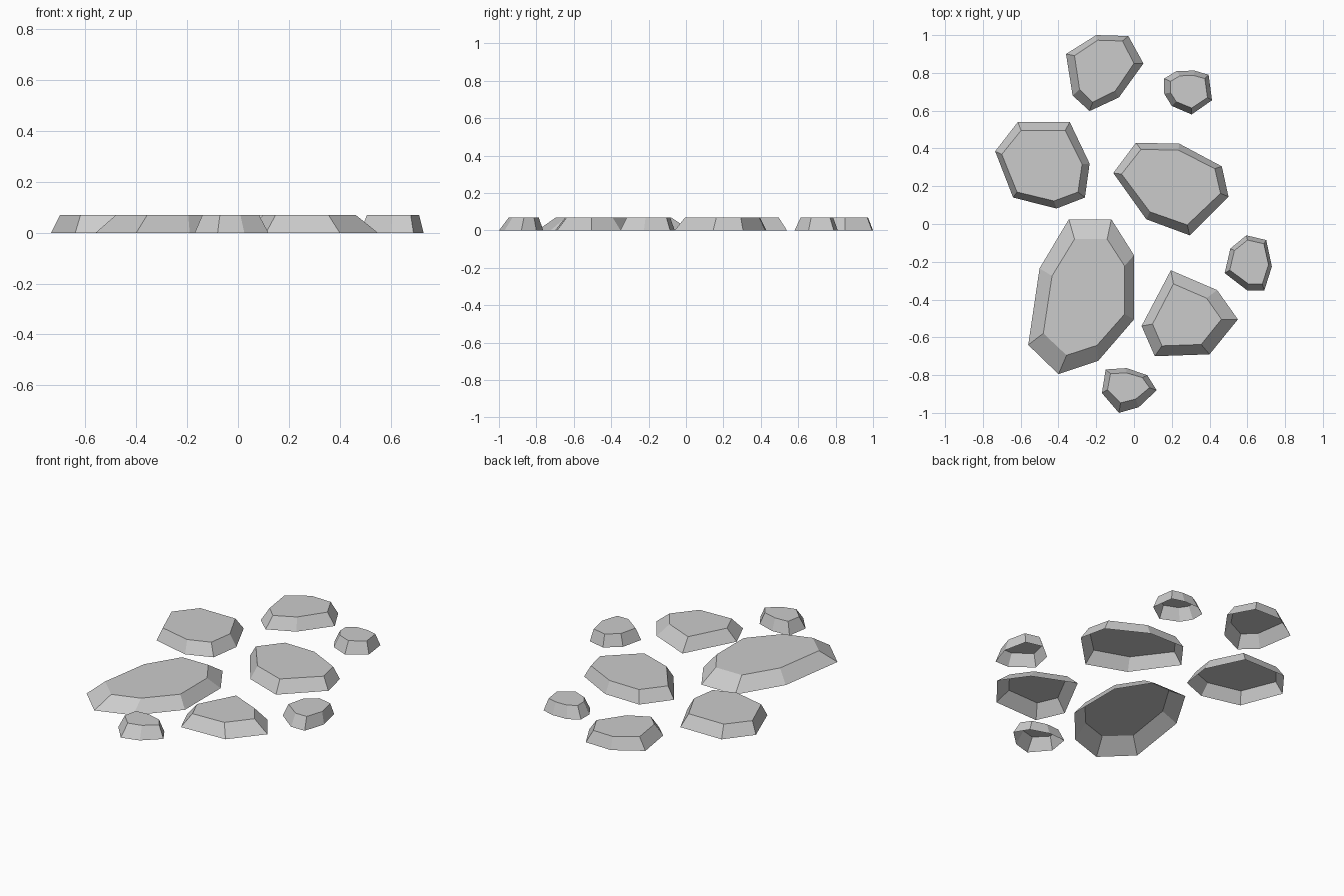
import bpy

HEIGHT = 0.07

stone_grey = bpy.data.materials.new("stone grey")
stone_grey.diffuse_color = (0.6, 0.6, 0.6, 1)


def stone(name, outline, top_box):
    """Open-bottomed stepping stone: ground outline tapering to a flat top fitted into top_box."""
    xs, ys = [p[0] for p in outline], [p[1] for p in outline]
    x0, x1, y0, y1 = top_box
    fit = lambda v, vals, a, b: a + (v - min(vals)) / (max(vals) - min(vals)) * (b - a)
    ring = outline[::-1]                       # counter-clockwise from above
    n = len(ring)
    verts = [(x, y, 0) for x, y in ring]
    verts += [(fit(x, xs, x0, x1), fit(y, ys, y0, y1), HEIGHT) for x, y in ring]
    faces = [(i, (i + 1) % n, (i + 1) % n + n, i + n) for i in range(n)]
    faces.append(tuple(range(n, 2 * n)))       # flat top
    mesh = bpy.data.meshes.new(name)
    mesh.from_pydata(verts, [], faces)
    mesh.materials.append(stone_grey)
    bpy.context.collection.objects.link(bpy.data.objects.new(name, mesh))


# Back pair
stone("back_stone",
      [(-.36, .90), (-.20, 1.0), (-.03, .995), (.05, .85), (-.08, .67), (-.235, .598), (-.325, .68)],
      (-.315, .0, .645, .973))
stone("back_pebble",
      [(.16, .77), (.225, .81), (.32, .812), (.395, .79), (.413, .655), (.305, .58), (.20, .625), (.16, .69)],
      (.193, .389, .614, .786))

# Middle pair
stone("left_stone",
      [(-.615, .54), (-.34, .54), (-.235, .32), (-.26, .14), (-.41, .082), (-.64, .14), (-.735, .385)],
      (-.70, -.275, .122, .495))
stone("centre_stone",
      [(-.11, .27), (.01, .43), (.24, .425), (.465, .305), (.50, .145), (.295, -.06), (.065, .025)],
      (-.066, .458, -.005, .395))

# Front group
stone("right_pebble",
      [(.595, -.06), (.70, -.085), (.73, -.225), (.69, -.352), (.60, -.352), (.48, -.26), (.51, -.13)],
      (.507, .712, -.317, -.085))
stone("right_stone",
      [(.195, -.245), (.44, -.35), (.55, -.505), (.40, -.69), (.11, -.70), (.04, -.54)],
      (.098, .463, -.645, -.317))
stone("large_stone",
      [(-.345, .025), (-.12, .025), (0, -.165), (0, -.505), (-.19, -.725), (-.40, -.795), (-.56, -.64), (-.50, -.235)],
      (-.48, -.05, -.695, -.08))
stone("front_pebble",
      [(-.15, -.77), (-.04, -.763), (.07, -.80), (.12, -.88), (.025, -.97), (-.08, -1.0), (-.17, -.895)],
      (-.14, .082, -.947, -.788))
